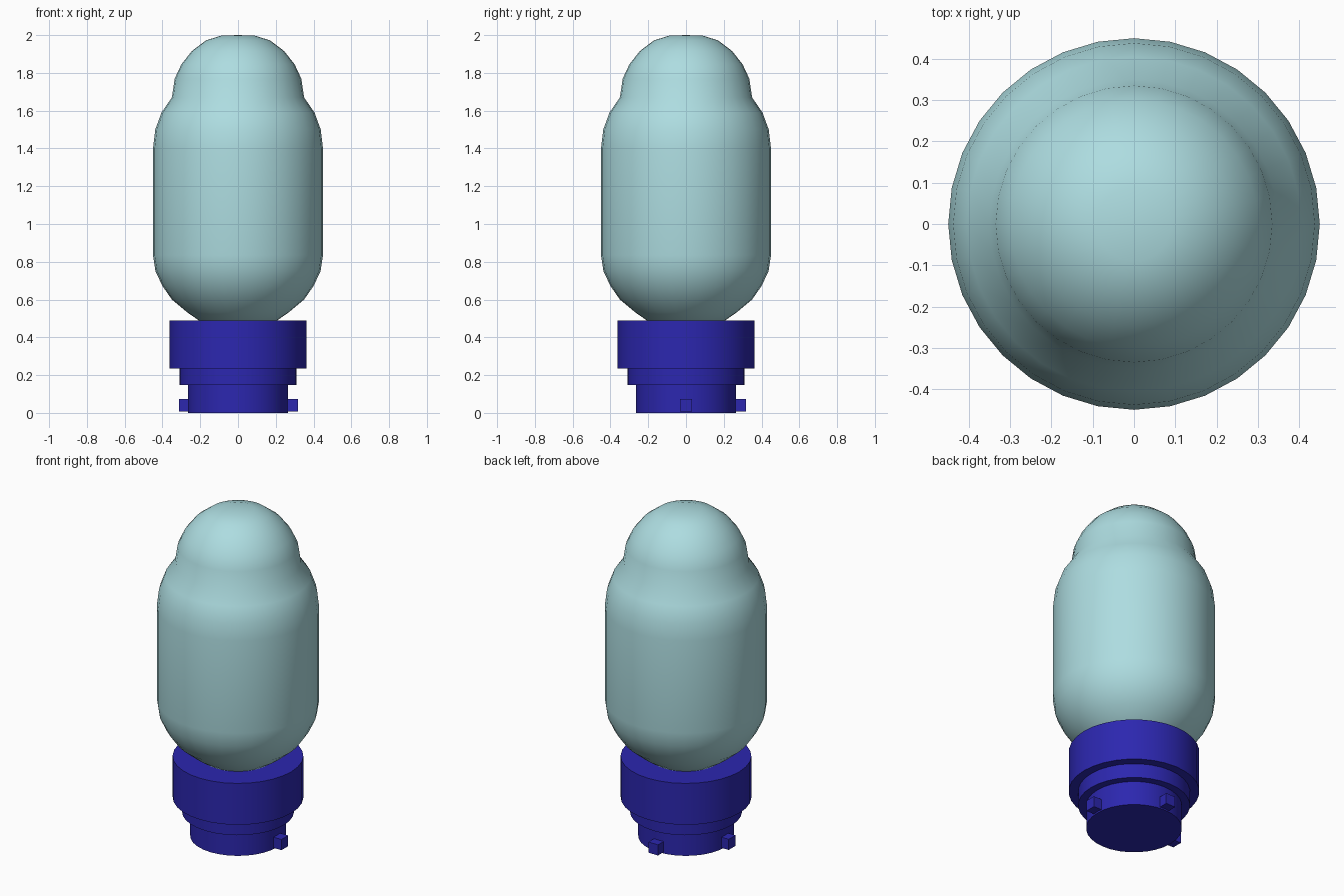
import bpy, math

if "Cube" in bpy.data.objects:
    bpy.data.objects.remove(bpy.data.objects["Cube"])

def material(name, color):
    m = bpy.data.materials.new(name)
    m.diffuse_color = color
    m.use_nodes = True
    m.node_tree.nodes["Principled BSDF"].inputs["Base Color"].default_value = m.diffuse_color
    return m

glass_mat = material("pale_glass", (0.42, 0.72, 0.75, 1))
base_mat = material("dark_blue", (0.025, 0.02, 0.43, 1))

def lathe(name, profile, mat, sides=32):
    """Revolve (radius, z) points around z; radius 0 makes a pole."""
    verts, faces, rings = [], [], []
    for r, z in profile:
        n = 1 if r == 0 else sides
        rings.append(list(range(len(verts), len(verts) + n)))
        for i in range(n):
            a = 2 * math.pi * i / sides
            verts.append((r * math.cos(a), r * math.sin(a), z))
    for lo, hi in zip(rings, rings[1:]):
        for i in range(sides):
            j = (i + 1) % sides
            if len(lo) == 1:
                faces.append((lo[0], hi[j], hi[i]))
            elif len(hi) == 1:
                faces.append((lo[i], lo[j], hi[0]))
            else:
                faces.append((lo[i], lo[j], hi[j], hi[i]))
    mesh = bpy.data.meshes.new(name)
    mesh.from_pydata(verts, [], faces)
    mesh.materials.append(mat)
    ob = bpy.data.objects.new(name, mesh)
    bpy.context.collection.objects.link(ob)
    return ob

# Glass envelope: rounded bottom, straight body, shoulder and dome
bulb = lathe("glass_bulb", [
    (0, 0.45), (0.10, 0.459), (0.205, 0.488), (0.27, 0.533), (0.35, 0.60),
    (0.40, 0.672), (0.437, 0.75), (0.45, 0.835), (0.45, 1.40), (0.438, 1.50),
    (0.405, 1.59), (0.35, 1.67), (0.335, 1.77), (0.30, 1.845), (0.245, 1.915),
    (0.17, 1.972), (0.09, 1.997), (0, 2.0)], glass_mat)
bulb.data.shade_smooth()

# Stepped base with flat top and bottom
base = lathe("stepped_base", [
    (0, 0), (0.265, 0), (0.265, 0.147), (0.31, 0.147), (0.31, 0.235),
    (0.362, 0.235), (0.362, 0.488), (0, 0.488)], base_mat)
bpy.context.view_layer.objects.active = base
base.select_set(True)
bpy.ops.object.shade_smooth_by_angle(angle=math.radians(35))

# Locking lugs on the right, back and left
for side, x, y in (("right", 0.284, 0), ("back", 0, 0.284), ("left", -0.279, 0)):
    bpy.ops.mesh.primitive_cube_add(size=0.065, location=(x, y, 0.041))
    lug = bpy.context.object
    lug.name = "lug_" + side
    lug.data.materials.append(base_mat)
